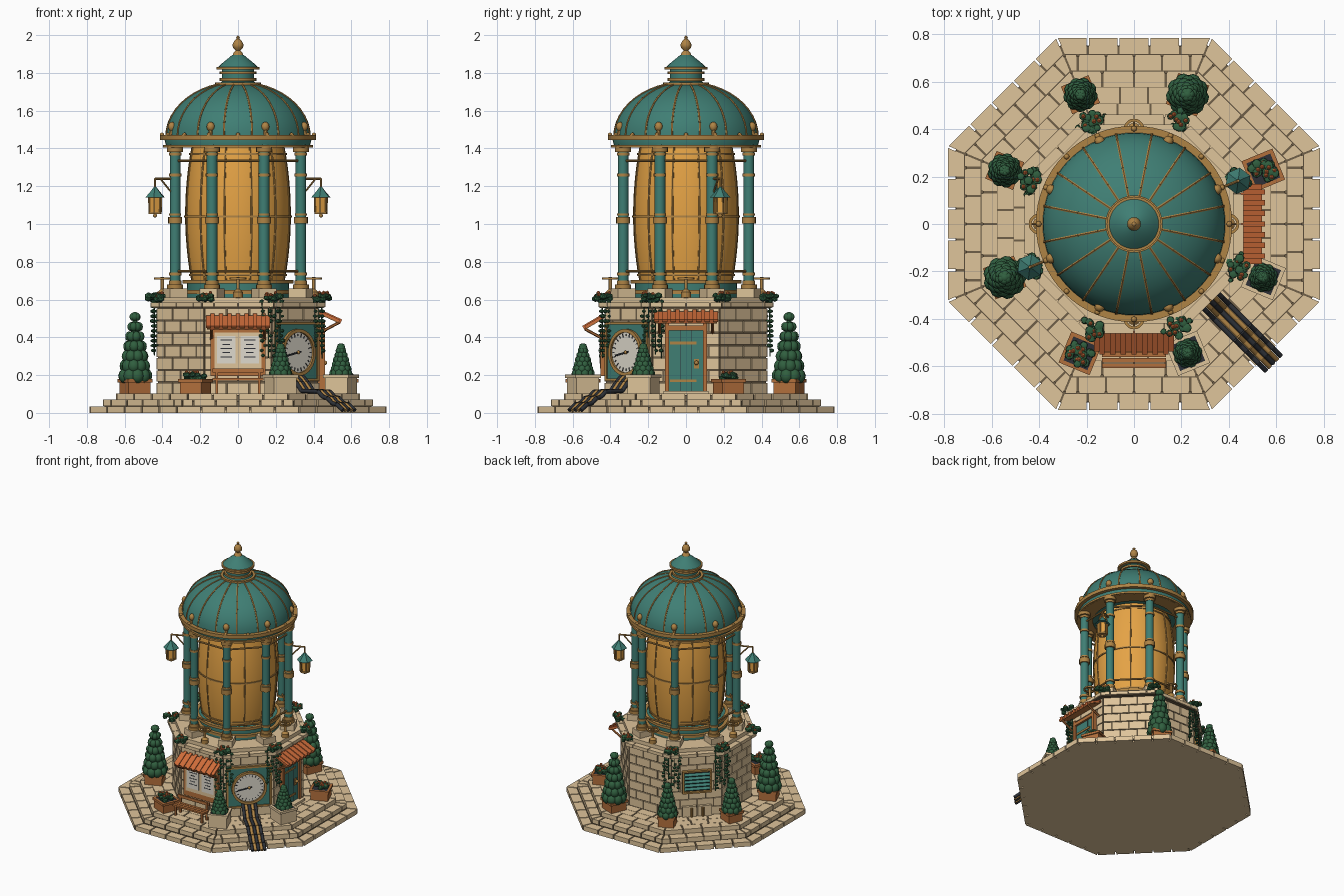
import bpy, bmesh, math, random
from mathutils import Matrix, Vector

random.seed(4)
if "Cube" in bpy.data.objects:
    bpy.data.objects.remove(bpy.data.objects["Cube"])
COLOURS = {"stone": (.74, .555, .325), "mortar": (.16, .115, .065), "teal": (.05, .21, .175), "gold": (.43, .23, .06),
           "amber": (.78, .365, .06), "leaf": (.03, .115, .05), "terracotta": (.62, .15, .042),
           "wood": (.45, .16, .045), "cream": (.74, .70, .61), "iron": (.026, .03, .038)}
MATS, PARTS = {}, {}
for key, rgb in COLOURS.items():
    MATS[key] = m = bpy.data.materials.new(key)
    m.use_nodes = True
    m.diffuse_color = (*rgb, 1)
    next(n for n in m.node_tree.nodes if n.type == "BSDF_PRINCIPLED").inputs["Base Color"].default_value = (*rgb, 1)
TAN, COS = math.tan(math.pi / 8), math.cos(math.pi / 8)
T, I = Matrix.Translation, Matrix.Identity(4)
CORNERS = [22.5 + 45 * k for k in range(8)]

def part(name, mat):
    return PARTS.setdefault(name, (bmesh.new(), mat))[0]

def frame(deg):  # local x points outward, local y runs along the wall
    return Matrix.Rotation(math.radians(deg), 4, "Z")

def box(bm, M, size, loc, tilt=0):
    turn = Matrix.Rotation(tilt, 4, "Y")
    bmesh.ops.create_cube(bm, size=1, matrix=M @ T(loc) @ turn @ Matrix.Diagonal((*size, 1)))

def ball(bm, M, loc, r, squash=1, sub=2):
    bmesh.ops.create_icosphere(bm, subdivisions=sub, radius=r, matrix=M @ T(loc) @ Matrix.Diagonal((1, 1, squash, 1)))

def path(bm, M, pts, r, seg=8):
    for p, q in zip(map(Vector, pts), map(Vector, pts[1:])):
        turn = (q - p).to_track_quat("Z", "Y").to_matrix().to_4x4()
        bmesh.ops.create_cone(bm, cap_ends=True, segments=seg, radius1=r, radius2=r,
                              depth=(q - p).length, matrix=M @ T((p + q) / 2) @ turn)

def skin(bm, lo, hi):
    for i in range(len(lo)):
        bm.faces.new((lo[i - 1], lo[i], hi[i], hi[i - 1]))

def lathe(bm, M, profile, seg=32, closed=False):
    turns = [math.tau * i / seg for i in range(seg)]
    rows = [[bm.verts.new(M @ Vector((r * math.cos(a), r * math.sin(a), z))) for a in turns] for r, z in profile]
    for lo, hi in zip(rows, rows[1:] + rows[:1] if closed else rows[1:]):
        skin(bm, lo, hi)

def ring(bm, M, r, z, w, h, seg=32):
    lathe(bm, M, [(r - w, z - h), (r + w, z - h), (r + w, z + h), (r - w, z + h)], seg, True)

def octagon(bm, r, z0, z1):
    lathe(bm, frame(22.5), [(0, z0), (r / COS, z0), (r / COS, z1), (0, z1)], 8)

def course(bm, r0, r1, z0, z1, n, shift, g):  # octagonal course of blocks with mitred corners
    cuts = [-1] + [-1 + (i + shift) * 2 / n for i in range(n) if i + shift > 0] + [1]
    for k in range(8):
        for a, b in zip(cuts, cuts[1:]):
            flat = [(r, max(-r, min(r, c * r1)) * TAN + s * g)
                    for r, c, s in ((r0 + g, a, 1), (r1, a, 1), (r1, b, -1), (r0 + g, b, -1))]
            lo, hi = ([bm.verts.new(frame(45 * k) @ Vector((x, y, z))) for x, y in flat] for z in (z0, z1))
            bm.faces.new(lo)
            bm.faces.new(hi)
            skin(bm, lo, hi)

# stepped plinth, brick drum, cornice and deck
octagon(part("foundation", "stone"), .752, 0, .012)
for i, r in enumerate((.785, .715, .645, .575, .505)):
    top = .035 * min(i + 1, 3) - .003 * (i > 1)
    octagon(part("plinth_core", "mortar"), r - (.008 if i else .035), .01, top - .006)
    course(part("paving", "stone"), r - .072, r, top - .033 if i else 0, top, 5 - i // 2, .5 * (i % 2), .0045)
octagon(part("wall_core", "mortar"), .423, .09, .56)
for i in range(7):
    z = .1 + i * .0654
    course(part("wall_bricks", "stone"), .39, .432, z, z + .059, 3, .5 * (i % 2), .0035)
octagon(part("cornice_core", "mortar"), .452, .556, .578)
course(part("cornice", "stone"), .39, .462, .56, .584, 3, .5, .003)
octagon(part("deck", "stone"), .42, .57, .612)

# tank with ribs and hoops
lathe(part("tank_base", "teal"), I, [(0, .6), (.29, .6), (.29, .635), (.27, .645), (.27, .69), (.285, .7), (0, .7)], 40)
bulge = [(.28 - .032 * ((z - 1.05) / .35) ** 2, z) for z in (.7 + .06 * i for i in range(13))]
lathe(part("tank", "amber"), I, bulge, 48)
hoops = part("tank_hoops", "gold")
for r, z, w in ((.254, .73, .006), (.28, 1.04, .006), (.253, 1.37, .006), (.283, .64, .012), (.283, .695, .012)):
    ring(hoops, I, r, z, w, w * .8, 48)
for k in range(12):
    path(hoops, frame(15 + 30 * k), [(r, 0, z) for r, z in bulge], .006, 6)

# columns, pedestals and rails
for a in CORNERS:
    M = frame(a) @ T((.36, 0, 0))
    box(part("pedestals", "stone"), M, (.1, .1, .075), (0, 0, .62))
    lathe(part("columns", "teal"), M, [(.028, .65), (.028, 1.42)], 16)
    for z, r, h in ((.667, .042, .012), (.69, .034, .012), (.735, .034, .008), (1.02, .037, .018),
                    (1.05, .032, .006), (1.26, .033, .008), (1.37, .033, .008), (1.395, .042, .014)):
        lathe(part("column_bands", "gold"), M, [(0, z - h), (r, z - h), (r, z + h), (0, z + h)], 16)
    for z in (.75, 1.335):
        path(part("rails", "gold"), frame(a + 22.5), [(.333, -.138, z), (.333, .138, z)], .007)

# dome with eave, ribs, studs and soffit
dome = [(.385 * math.cos(t), 1.465 + .285 * math.sin(t)) for t in (math.pi * .041 * i for i in range(11))]
lathe(part("dome", "teal"), I, dome + [(0, dome[-1][1])], 64)
lathe(part("dome_eave", "teal"), I, [(0, 1.41), (.38, 1.41), (.39, 1.45), (.385, 1.47)], 64)
trim = part("dome_trim", "gold")
ring(trim, I, .335, 1.408, .05, .004, 64)
ring(trim, I, .388, 1.412, .01, .007, 64)
ring(trim, I, .392, 1.458, .022, .013, 64)
for k in range(16):
    path(trim, frame(11.25 + 22.5 * k), [(r, 0, z) for r, z in dome], .006, 6)
    ball(trim, frame(22.5 * k), (.402, 0, 1.472), .012)
for a in CORNERS:
    ball(trim, frame(a), (.378, 0, 1.515), .022, 1.2)
    path(trim, frame(a), [(.388, 0, 1.46), (.38, 0, 1.5)], .012)

# cupola and finial
lathe(part("cupola", "teal"), I, [(.115, 1.73), (.085, 1.755), (.085, 1.82), (.11, 1.825), (.085, 1.85), (.03, 1.895), (0, 1.905)])
for r, z in ((.112, 1.742), (.088, 1.765), (.088, 1.8), (.106, 1.824)):
    ring(trim, I, r, z, .009, .007)
lathe(part("finial", "gold"), I, [(.03, 1.89), (.022, 1.91), (.012, 1.918), (.027, 1.935), (.029, 1.95),
                                  (.02, 1.97), (.008, 1.98), (.01, 1.99), (0, 2)], 16)

# hanging lanterns
metal = part("lantern_frame", "gold")
for a in (22.5, 202.5):
    M = frame(a) @ T((.475, 0, 0))
    path(metal, M, [(-.1, 0, 1.24), (0, 0, 1.24), (0, 0, 1.18)], .006)
    path(metal, M, [(-.1, 0, 1.16), (-.03, 0, 1.24)], .005)
    lathe(part("lantern_glass", "amber"), M, [(0, 1.06), (.032, 1.06), (.034, 1.145), (0, 1.145)], 6)
    lathe(part("lantern_roof", "teal"), M, [(0, 1.14), (.056, 1.14), (.03, 1.168), (.008, 1.195), (0, 1.195)], 6)
    ring(metal, M, .02, 1.058, .017, .006, 6)
    ball(metal, M, (0, 0, 1.045), .011)
    for k in range(6):
        path(metal, M @ frame(60 * k), [(.033, 0, 1.06), (.035, 0, 1.14)], .005, 6)

# valves on the deck
for k in range(4):
    M, v = frame(90 * k) @ T((.4, 0, 0)), part("valves", "gold")
    lathe(v, M, [(0, .6), (.026, .61), (.026, .64), (.009, .655), (.009, .72), (0, .72)], 12)
    ring(v, M, .038, .712, .006, .005, 20)
    path(v, M, [(.038, 0, .712), (-.038, 0, .712)], .004, 6)
    path(v, M, [(0, .038, .712), (0, -.038, .712)], .004, 6)

# tiled awnings over the notice board and the door, cover tiles longer than pans
for a, hi, lo in ((-90, .515, .45), (0, .535, .485)):
    M, mid, tilt = frame(a), (hi + lo) / 2, math.atan2(hi - lo, .11)
    box(part("awning_boards", "wood"), M, (.11, .33, .008), (.488, 0, mid - .01), tilt)
    for i in range(15):
        size = (.108 + .02 * (i % 2), .0225, .012 + .012 * (i % 2))
        box(part("awning_tiles", "terracotta"), M, size, (.488, (i - 7) * .0225, mid), tilt)
    for s in (-.14, .14):
        path(part("awning_struts", "wood"), M, [(.435, s, lo - .06), (.535, s, lo - .006)], .008, 6)

# notice board and bench
M, bench = frame(-90), part("bench", "wood")
box(part("board_frame", "wood"), M, (.03, .29, .25), (.437, 0, .32))
box(part("board_panel", "stone"), M, (.006, .25, .19), (.452, 0, .33))
for y in (-.062, .062):
    box(part("board_papers", "cream"), M, (.005, .1, .145), (.456, y, .335))
    for i in range(5):
        box(part("board_print", "iron"), M, (.004, .06 - .02 * (i % 2), .005), (.4575, y, .385 - .022 * i))
    for x, z in ((.535, .235), (.595, .178)):
        box(bench, M, (.014, .014, z - .1), (x, y * 1.8, (z + .1) / 2))
for i in range(3):
    box(bench, M, (.02, .27, .012), (.55 + .024 * i, 0, .178))
box(bench, M, (.012, .27, .022), (.535, 0, .225))

# door
box(part("door", "teal"), I, (.02, .18, .34), (.435, 0, .27))
box(part("door_frame", "wood"), I, (.04, .22, .025), (.44, 0, .45))
box(part("door_step", "stone"), I, (.06, .24, .018), (.455, 0, .108))
for s in (-1, 1):
    box(part("door_frame", "wood"), I, (.04, .022, .38), (.44, s * .1, .29))
    box(part("door_fittings", "gold"), I, (.008, .14, .014), (.447, -.015, .27 + s * .1))
    box(part("door_seams", "iron"), I, (.004, .003, .33), (.4445, s * .03, .27))
box(part("door_fittings", "gold"), I, (.008, .025, .05), (.447, .055, .26))
ball(part("door_fittings", "gold"), I, (.46, .055, .265), .012)

# gauge dial with its needle, and pipes running down the steps
M, rim = frame(-45), part("gauge_rim", "gold")
box(part("gauge_panel", "teal"), M, (.02, .3, .3), (.432, 0, .325))
for s in (-1, 1):
    box(rim, M, (.03, .014, .31), (.435, s * .152, .325))
    box(rim, M, (.03, .31, .014), (.435, 0, .325 + s * .15))
D = M @ T((.44, 0, .32)) @ Matrix.Rotation(math.pi / 2, 4, "Y")
lathe(part("gauge_face", "cream"), D, [(.112, -.005), (.112, .008), (0, .008)], 40)
ring(rim, D, .115, .008, .009, .012, 40)
ball(rim, D, (0, 0, .012), .01)
for k in range(24):
    box(part("gauge_marks", "iron"), D @ frame(15 * k), (.012 + .008 * (k % 2), .004, .004), (.092, 0, .009))
box(part("gauge_marks", "iron"), D @ frame(-78), (.1, .009, .005), (.03, 0, .012))
run = [(.43, .2), (.48, .16), (.52, .116), (.645, .113), (.68, .085), (.715, .078), (.75, .05), (.785, .045), (.83, .014)]
for i in range(5):
    pipe = part("pipes_gold", "gold") if i % 2 else part("pipes_dark", "iron")
    path(pipe, M, [(x, (i - 2) * .022, z) for x, z in run], .011, 10)

# louvred vent, ledge and taps
M, taps = frame(135), part("taps", "gold")
box(part("vent_back", "iron"), M, (.012, .19, .15), (.43, 0, .365))
for i in range(5):
    box(part("vent_louvres", "teal"), M, (.028, .18, .008), (.44, 0, .31 + .027 * i), .6)
for s in (-1, 1):
    box(part("vent_frame", "gold"), M, (.03, .014, .17), (.44, s * .097, .365))
    box(part("vent_frame", "gold"), M, (.03, .2, .012), (.44, 0, .365 + s * .08))
    box(part("ledge", "stone"), M, (.03, .1, .08), (.436, s * .054, .14))
    path(taps, M, [(.453, s * .04, .1), (.453, s * .04, .17)], .009)

def blooms(M, spread, z, n, every):
    for i in range(n):
        a, d = random.uniform(0, 6.3), spread * math.sqrt(random.random())
        p = Vector((d * math.cos(a), d * math.sin(a), z + random.uniform(-.008, .014)))
        ball(part("foliage", "leaf"), M, p, random.uniform(.016, .023), .8, 1)
        if i % every == 0:
            ball(part("flowers", "terracotta"), M, p + Vector((0, 0, .015)), .0105, 1, 1)

def tree(M, z0, z1, rad):
    bm = part("topiary", "leaf")
    lathe(bm, M, [(0, z0), (rad * .75, z0), (.01, z1 - .03)], 12)
    ball(bm, M, (0, 0, z1 - .026), .024, 1.1)
    for i in range(7):
        f, n = i / 7, 9 - i // 2
        for k in range(n):
            p = (rad * (1 - f) ** .8 * .66, 0, z0 + (z1 - z0) * (f + .07))
            ball(bm, M @ frame(360 * k / n + 20 * i), p, rad * .42 * (1 - f * .55), 1.15)

# planters: tree height and radius per kind, then flowers along the cornice
KINDS = {"low": (0, 0), "tall": (.535, .085), "mid": (.42, .068), "stone": (.365, .058)}
for a, kind in zip(CORNERS, ("low", "tall", "mid", "mid", "tall", "low", "stone", "stone")):
    M, stone = frame(a) @ T((.59, 0, 0)), kind == "stone"
    w, top = (.13, .195) if stone else (.11 if kind == "mid" else .125, .17)
    bm = part("stone_planters", "stone") if stone else part("wood_planters", "wood")
    box(bm, M, (w, w, top - .1), (0, 0, (top + .1) / 2))
    for s in (-.5, .5):
        box(bm, M, (.016, w + .016, .018), (s * w, 0, top))
        box(bm, M, (w + .016, .016, .018), (0, s * w, top))
    box(part("soil", "iron"), M, (w - .015, w - .015, .006), (0, 0, top + .002))
    if kind == "low":
        blooms(M, .05, top + .02, 22, 2)
    else:
        tree(M, top, *KINDS[kind])
    blooms(frame(a) @ T((.475, 0, 0)), .045, .608, 16, 3)

# trailing ivy
for a in (112.5, 157.5, 292.5, 337.5):
    for s in (-.05, -.02, .02, .05):
        x, end = .478 - abs(s) * .35, random.uniform(.28, .44)
        path(part("ivy_stems", "leaf"), frame(a), [(x, s, .6), (x, s, end)], .0025, 5)
        for i in range(int((.6 - end) / .026)):
            p = (x + .006, s + random.uniform(-.014, .014), .59 - .026 * i)
            ball(part("ivy", "leaf"), frame(a), p, random.uniform(.010, .015), .8, 1)

# turn every part into an object
bpy.ops.object.select_all(action="DESELECT")
for name, (bm, mat) in PARTS.items():
    bmesh.ops.remove_doubles(bm, verts=bm.verts, dist=1e-6)
    bmesh.ops.recalc_face_normals(bm, faces=bm.faces)
    mesh = bpy.data.meshes.new(name)
    bm.to_mesh(mesh)
    mesh.materials.append(MATS[mat])
    ob = bpy.data.objects.new(name, mesh)
    bpy.context.collection.objects.link(ob)
    ob.select_set(True)
    bpy.context.view_layer.objects.active = ob
bpy.ops.object.shade_smooth_by_angle(angle=math.radians(40))
